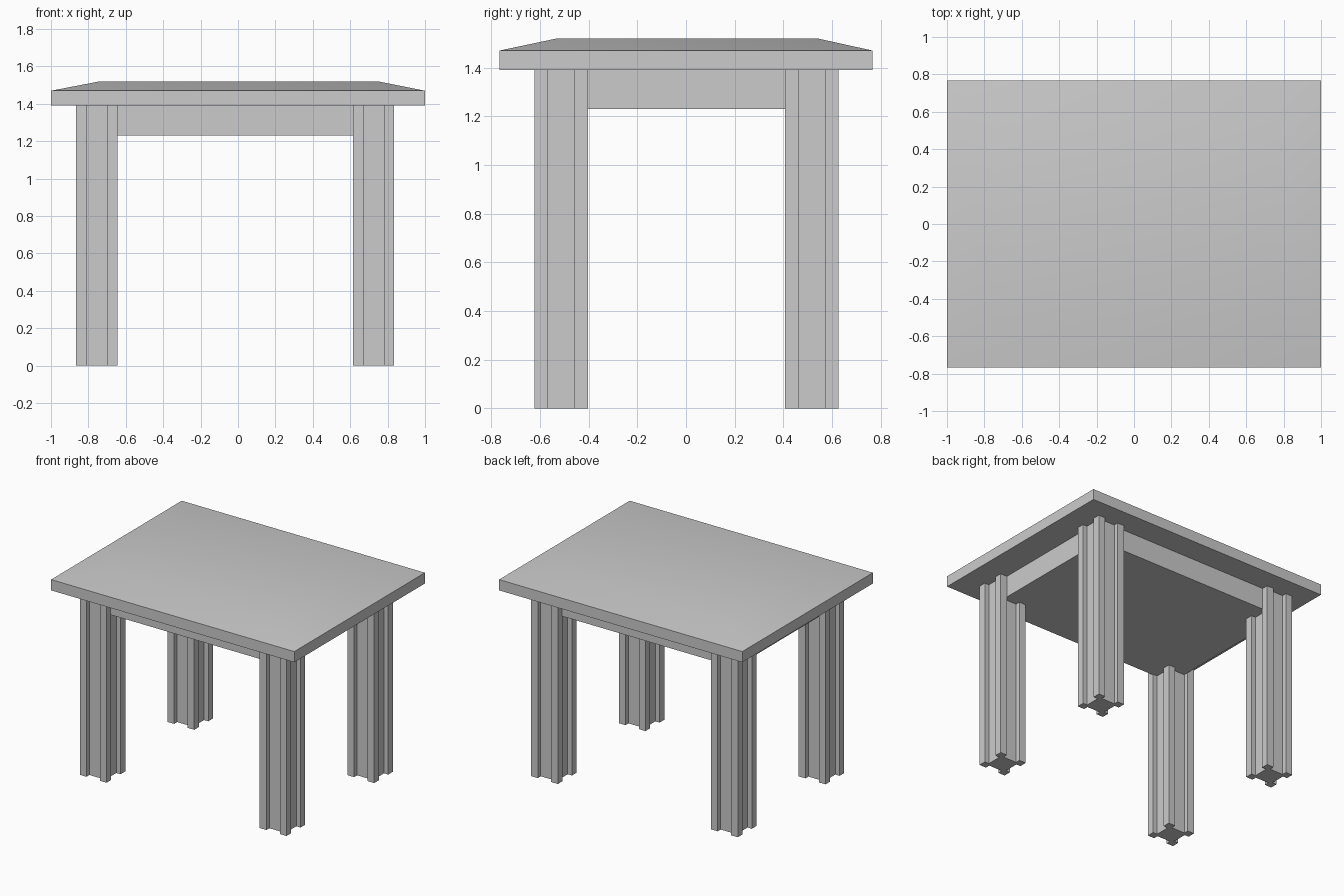
import bpy, bmesh, math

cube = bpy.data.objects.get("Cube")
if cube:
    bpy.data.objects.remove(cube, do_unlink=True)

grey = bpy.data.materials.new("plain_grey")
grey.use_nodes = True
grey.diffuse_color = (0.6, 0.6, 0.6, 1)
grey.node_tree.nodes["Principled BSDF"].inputs["Base Color"].default_value = grey.diffuse_color


def loft(name, rings):
    """Solid through matching rings of points, capped at both ends."""
    bm = bmesh.new()
    loops = [[bm.verts.new(p) for p in ring] for ring in rings]
    n = len(loops[0])
    for a, b in zip(loops, loops[1:]):
        for i in range(n):
            j = (i + 1) % n
            bm.faces.new((a[i], a[j], b[j], b[i]))
    bm.faces.new(loops[0][::-1])
    bm.faces.new(loops[-1])
    bmesh.ops.recalc_face_normals(bm, faces=bm.faces)
    mesh = bpy.data.meshes.new(name)
    bm.to_mesh(mesh)
    bm.free()
    mesh.materials.append(grey)
    obj = bpy.data.objects.new(name, mesh)
    bpy.context.collection.objects.link(obj)
    bpy.ops.object.select_all(action='DESELECT')
    obj.select_set(True)
    bpy.context.view_layer.objects.active = obj
    bpy.ops.object.shade_smooth_by_angle(angle=math.radians(30))
    return obj


def rect(x0, x1, y0, y1, z):
    return [(x0, y0, z), (x1, y0, z), (x1, y1, z), (x0, y1, z)]


def leg_section(cx, cy, z, half=0.11, groove=0.055, depth=0.035):
    """Square with a channel cut into the middle of every side."""
    side = [(-half, -half), (-groove, -half),
            (-groove, depth - half), (groove, depth - half), (groove, -half)]
    points = []
    for _ in range(4):
        points += [(cx + x, cy + y, z) for x, y in side]
        side = [(-y, x) for x, y in side]
    return points


# Table top: straight rim, then a shallow slope up to a flat centre
loft("table_top", [rect(-1, 1, -0.767, 0.767, 1.39),
                   rect(-1, 1, -0.767, 0.767, 1.47),
                   rect(-0.74, 0.75, -0.53, 0.54, 1.52)])

# Solid apron block under the top
loft("apron", [rect(-0.81, 0.78, -0.575, 0.58, z) for z in (1.23, 1.39)])

# Four channelled legs
for side, cx in (("right", -0.755), ("left", 0.725)):
    for end, cy in (("front", -0.513), ("back", 0.517)):
        loft(f"{end}_{side}_leg", [leg_section(cx, cy, z) for z in (0, 1.39)])
